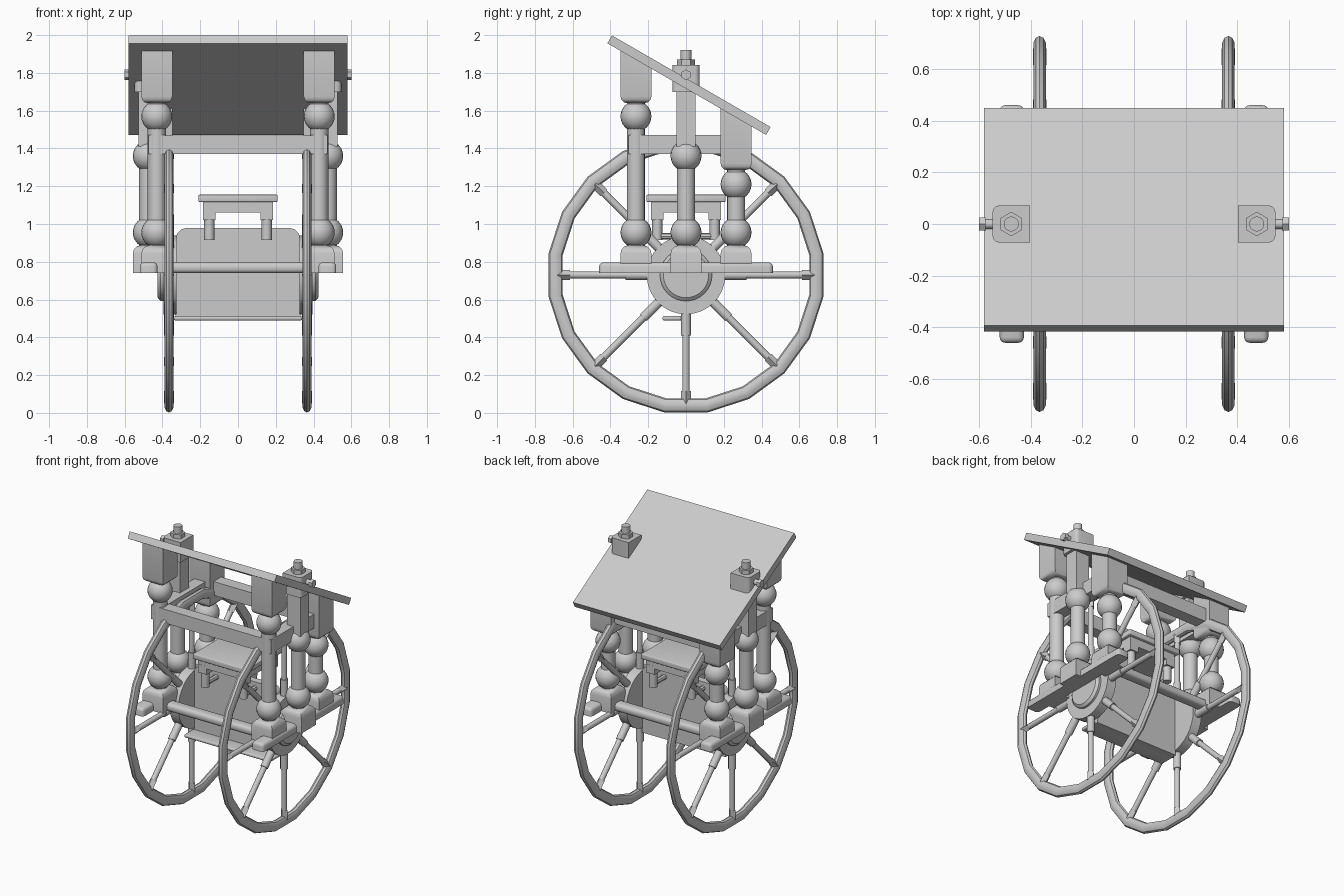
import bpy, bmesh, math
from mathutils import Matrix, Vector

cube = bpy.data.objects.get("Cube")
if cube:
    bpy.data.objects.remove(cube, do_unlink=True)

grey = bpy.data.materials.new("plain_grey")
grey.use_nodes = True
tone = (0.6, 0.6, 0.6, 1)
grey.diffuse_color = tone
grey.node_tree.nodes["Principled BSDF"].inputs["Base Color"].default_value = tone

AXLE_Z = 0.73
WHEEL_X = 0.365


def finish(name, bm, smooth=True):
    bmesh.ops.recalc_face_normals(bm, faces=bm.faces)
    mesh = bpy.data.meshes.new(name)
    bm.to_mesh(mesh)
    bm.free()
    mesh.materials.append(grey)
    ob = bpy.data.objects.new(name, mesh)
    bpy.context.collection.objects.link(ob)
    if smooth:
        bpy.ops.object.select_all(action='DESELECT')
        ob.select_set(True)
        bpy.context.view_layer.objects.active = ob
        bpy.ops.object.shade_smooth_by_angle(angle=math.radians(35))
    return ob


def add_box(bm, lo, hi):
    lo, hi = Vector(lo), Vector(hi)
    size = hi - lo
    m = Matrix.Translation((lo + hi) / 2) @ Matrix.Diagonal((*size, 1))
    return bmesh.ops.create_cube(bm, size=1, matrix=m)["verts"]


def box(name, lo, hi, bevel=0, rule=None, segments=3):
    """Box whose edges chosen by the rule are rounded."""
    bm = bmesh.new()
    add_box(bm, lo, hi)
    if bevel:
        edges = [e for e in bm.edges if rule is None or rule(e)]
        bmesh.ops.bevel(bm, geom=edges, offset=bevel, segments=segments,
                        profile=0.5, affect='EDGES', clamp_overlap=True)
    return finish(name, bm, bool(bevel))


def add_rod(bm, a, b, r, sides=16, r2=None):
    a, b = Vector(a), Vector(b)
    d = b - a
    m = Matrix.Translation((a + b) / 2) @ d.to_track_quat('Z', 'Y').to_matrix().to_4x4()
    bmesh.ops.create_cone(bm, cap_ends=True, segments=sides, radius1=r,
                          radius2=r if r2 is None else r2, depth=d.length, matrix=m)


def rod(name, a, b, r, sides=16):
    bm = bmesh.new()
    add_rod(bm, a, b, r, sides)
    return finish(name, bm)


def roof_under(y):
    return 1.715 - 0.577 * y


def edge_z(e):
    return (e.verts[0].co.z + e.verts[1].co.z) / 2


def level(e):
    return abs(e.verts[0].co.z - e.verts[1].co.z) < 0.001


def turned_post(name, x, y, low_z, high_z):
    """Round shaft with a ball at each end."""
    bm = bmesh.new()
    add_rod(bm, (x, y, 0.86), (x, y, high_z + 0.1), 0.048)
    for z in (low_z, high_z):
        bmesh.ops.create_uvsphere(bm, u_segments=20, v_segments=12, radius=0.082,
                                  matrix=Matrix.Translation((x, y, z)))
    finish(name, bm)


def post_base(name, x, y, z0):
    box(name, (x - 0.082, y - 0.082, z0), (x + 0.082, y + 0.082, 0.888), 0.045,
        lambda e: level(e) and edge_z(e) > 0.88)


def post_head(name, x, y, z0):
    """Square head with a rounded underside and a top cut along the roof."""
    bm = bmesh.new()
    verts = add_box(bm, (x - 0.082, y - 0.082, z0), (x + 0.082, y + 0.082, z0 + 0.2))
    for v in verts:
        if v.co.z > z0 + 0.1:
            v.co.z = roof_under(v.co.y) + 0.005
    low = [e for e in bm.edges if edge_z(e) < z0 + 0.01]
    bmesh.ops.bevel(bm, geom=low, offset=0.035, segments=3, profile=0.5, affect='EDGES')
    finish(name, bm)


def wheel(name, s):
    # elliptical rim swept around the axle
    bm = bmesh.new()
    n, k = 20, 10
    mid = 0.7365 - 0.0375
    rings = []
    for i in range(n):
        a = math.tau * (i + 0.5) / n
        ring = []
        for j in range(k):
            t = math.tau * j / k
            r = mid + 0.0375 * math.cos(t)
            ring.append(bm.verts.new((s * WHEEL_X + 0.025 * math.sin(t),
                                      r * math.cos(a), AXLE_Z + r * math.sin(a))))
        rings.append(ring)
    for i in range(n):
        p, q = rings[i], rings[(i + 1) % n]
        for j in range(k):
            bm.faces.new((p[j], p[(j + 1) % k], q[(j + 1) % k], q[j]))
    finish(name + "_rim", bm)
    # stepped spokes with sockets at hub and rim
    bm = bmesh.new()
    for i in range(8):
        a = math.tau * i / 8
        def at(r):
            return (s * WHEEL_X, r * math.cos(a), AXLE_Z + r * math.sin(a))
        add_rod(bm, at(0.15), at(0.32), 0.026, 12)
        add_rod(bm, at(0.3), at(0.63), 0.019, 12)
        add_rod(bm, at(0.615), at(0.68), 0.026, 4)
    finish(name + "_spokes", bm)
    # hub disc and stepped cap
    bm = bmesh.new()
    for x0, x1, r, r2 in ((0.325, 0.395, 0.208, 0.208), (0.39, 0.41, 0.138, 0.138),
                          (0.41, 0.425, 0.138, 0.12)):
        add_rod(bm, (s * x0, 0, AXLE_Z), (s * x1, 0, AXLE_Z), r, 32, r2)
    finish(name + "_hub", bm)


for side, s in (("left", 1), ("right", -1)):
    wheel(side + "_wheel", s)
    # lower rail
    xr = s * 0.473
    box(side + "_rail", (xr - 0.047, -0.46, 0.74), (xr + 0.047, 0.46, 0.797), 0.022,
        lambda e: edge_z(e) > 0.75)
    # corner posts
    for place, y, ball, head in (("front", -0.265, 1.57, 1.64), ("back", 0.265, 1.21, 1.285)):
        label = side + "_" + place
        post_base(label + "_post_base", s * 0.43, y, 0.74)
        turned_post(label + "_post", s * 0.43, y, 0.955, ball)
        post_head(label + "_post_head", s * 0.43, y, head)
    # middle post with its clamp through the roof
    xm = s * 0.475
    post_base(side + "_middle_post_base", xm, 0, 0.74)
    turned_post(side + "_middle_post", xm, 0, 0.955, 1.36)
    box(side + "_middle_post_top", (xm - 0.052, -0.05, 1.41), (xm + 0.052, 0.05, 1.76))
    box(side + "_clamp", (xm - 0.072, -0.072, 1.7), (xm + 0.072, 0.072, 1.843), 0.025,
        lambda e: not level(e) and s * e.verts[0].co.x > 0.48)
    rod(side + "_clamp_nut", (xm, 0, 1.84), (xm, 0, 1.872), 0.047, 6)
    rod(side + "_clamp_stud", (xm, 0, 1.86), (xm, 0, 1.92), 0.029)
    rod(side + "_side_bolt", (s * 0.5, 0, 1.79), (s * 0.58, 0, 1.79), 0.019)
    rod(side + "_side_bolt_head", (s * 0.575, 0, 1.79), (s * 0.6, 0, 1.79), 0.028, 6)
    # upper side beam
    xb = s * 0.43
    box(side + "_upper_beam", (xb - 0.043, -0.305, 1.37), (xb + 0.043, 0.305, 1.47))

# cross members joining the sides
for place, y in (("front", -0.265), ("back", 0.265)):
    box(place + "_upper_beam", (-0.43, y - 0.043, 1.37), (0.43, y + 0.043, 1.468))
    box(place + "_lower_beam", (-0.45, y - 0.04, 0.74), (0.45, y + 0.04, 0.797), 0.022,
        lambda e: level(e) and abs(e.verts[0].co.x - e.verts[1].co.x) > 0.5)

# sloping roof board
bm = bmesh.new()
add_box(bm, (-0.58, -0.485, -0.024), (0.58, 0.485, 0.024))
bm.transform(Matrix.Translation((0, 0.016, 1.735)) @ Matrix.Rotation(math.radians(-30), 4, 'X'))
finish("roof", bm, False)

# upright panel with rounded top corners, and its foot board
box("centre_panel", (-0.33, -0.025, 0.49), (0.33, 0.025, 0.98), 0.06,
    lambda e: edge_z(e) > 0.97 and abs(e.verts[0].co.y - e.verts[1].co.y) > 0.01)
box("foot_board", (-0.34, -0.125, 0.49), (0.34, 0, 0.512), 0.008)

# stool: seat, apron and stepped legs
box("seat", (-0.21, -0.21, 1.117), (0.21, 0.21, 1.155), 0.006)
box("seat_apron", (-0.185, -0.185, 1.06), (0.185, 0.185, 1.12))
for fb, y in (("front", -0.152), ("back", 0.152)):
    for side, x in (("left", 0.152), ("right", -0.152)):
        label = fb + "_" + side + "_seat_leg"
        box(label + "_block", (x - 0.034, y - 0.034, 1.02), (x + 0.034, y + 0.034, 1.08))
        rod(label, (x, y, 0.915), (x, y, 1.03), 0.027)
        rod(label + "_bracket", (x, y, 0.935), (x, 0, 0.935), 0.018, 8)
